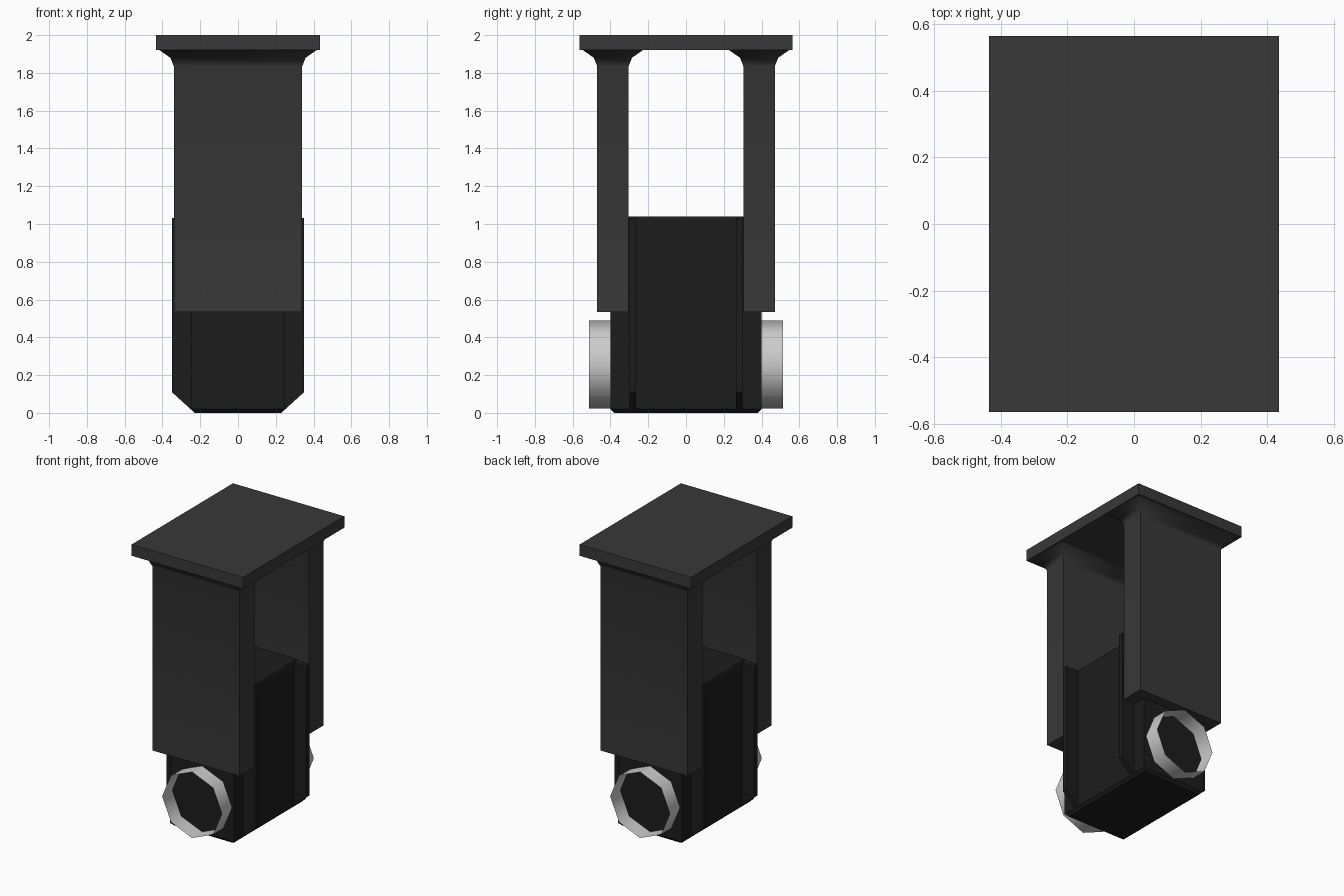
import bpy, bmesh
from math import cos, sin, pi, radians

if "Cube" in bpy.data.objects:
    bpy.data.objects.remove(bpy.data.objects["Cube"])


def material(name, v):
    m = bpy.data.materials.new(name)
    m.diffuse_color = (v, v, v, 1)
    m.use_nodes = True
    m.node_tree.nodes["Principled BSDF"].inputs["Base Color"].default_value = m.diffuse_color
    return m


FRAME = material("dark_grey", 0.04)
BLOCK = material("near_black", 0.012)


def finish(name, bm, mat=None, angle=None):
    bmesh.ops.recalc_face_normals(bm, faces=bm.faces)
    me = bpy.data.meshes.new(name)
    bm.to_mesh(me)
    bm.free()
    ob = bpy.data.objects.new(name, me)
    bpy.context.collection.objects.link(ob)
    if mat:
        me.materials.append(mat)
    if angle:
        bpy.ops.object.select_all(action='DESELECT')
        ob.select_set(True)
        bpy.context.view_layer.objects.active = ob
        bpy.ops.object.shade_smooth_by_angle(angle=radians(angle))
    return ob


def loft(name, rings, mat=None, caps=True, angle=None):
    """Skin a list of closed rings of points."""
    bm = bmesh.new()
    vs = [[bm.verts.new(p) for p in r] for r in rings]
    n = len(vs[0])
    for a, b in zip(vs, vs[1:]):
        for i in range(n):
            j = (i + 1) % n
            bm.faces.new((a[i], a[j], b[j], b[i]))
    if caps:
        bm.faces.new(vs[0])
        bm.faces.new(vs[-1])
    return finish(name, bm, mat, angle)


def rect(hx, hy, z, cy=0.0):
    return [(-hx, cy - hy, z), (hx, cy - hy, z), (hx, cy + hy, z), (-hx, cy + hy, z)]


# Top mounting plate
loft("top_plate", [rect(0.435, 0.565, 1.92), rect(0.435, 0.565, 2.0)], FRAME)

# Central block with small bevels at top and bottom
loft("center_block", [rect(0.23, 0.38, 0), rect(0.25, 0.40, 0.02),
                      rect(0.25, 0.40, 1.03), rect(0.245, 0.395, 1.04)], BLOCK)

for s, side in ((-1, "front"), (1, "back")):
    # Hanger arm flaring into the plate
    loft(side + "_arm",
         [rect(0.34 + o, 0.083 + o, z, s * 0.387)
          for o, z in ((0, 0.535), (0, 1.835), (0.018, 1.88), (0.075, 1.92))],
         FRAME, angle=50)

    # Fin wrapping across the block, tapered at the bottom
    fin = [(-0.24, 0.01), (0.24, 0.01), (0.35, 0.11), (0.35, 1.032), (-0.35, 1.032), (-0.35, 0.11)]
    loft(side + "_fin", [[(x, s * y, z) for x, z in fin] for y in (0.265, 0.30)], BLOCK)

    # Open eight-sided collar
    loft(side + "_collar",
         [[(0.233 * cos(i * pi / 4), s * y, 0.257 + 0.233 * sin(i * pi / 4)) for i in range(8)]
          for y in (0.40, 0.513)], caps=False, angle=60)
